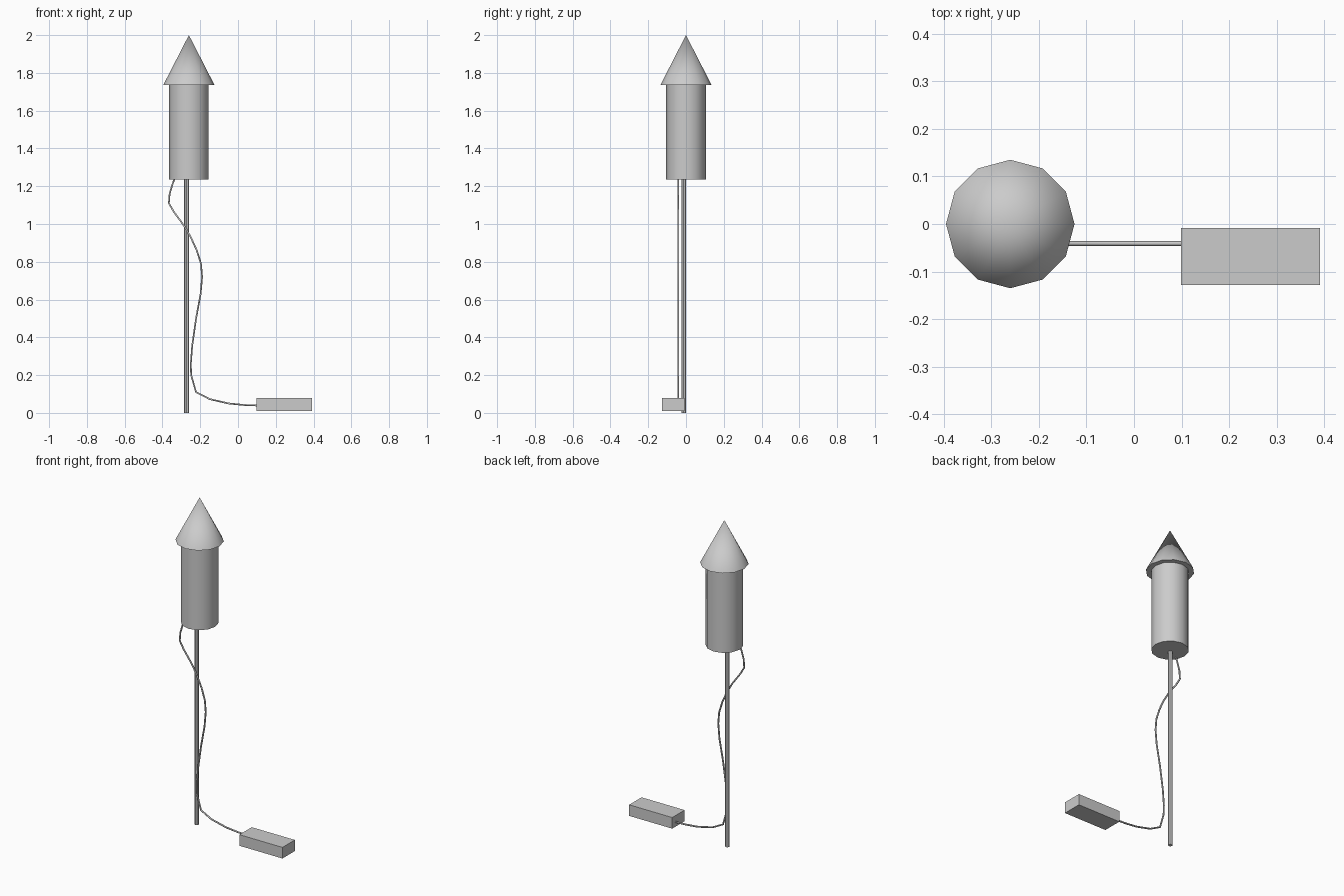
import bpy

if "Cube" in bpy.data.objects:
    bpy.data.objects.remove(bpy.data.objects["Cube"])

CX = -0.26  # rocket axis


def smooth(obj, name, angle=0.7):
    obj.name = name
    bpy.ops.object.shade_smooth_by_angle(angle=angle)
    return obj


def cylinder(name, x, y, z0, z1, r, sides):
    bpy.ops.mesh.primitive_cylinder_add(vertices=sides, radius=r, depth=z1 - z0,
                                        location=(x, y, (z0 + z1) / 2))
    return smooth(bpy.context.object, name)


# Nose cone
bpy.ops.mesh.primitive_cone_add(vertices=12, radius1=0.135, radius2=0, depth=0.263,
                                location=(CX, 0, 1.737 + 0.1315))
smooth(bpy.context.object, "nose_cone")

# Body tube and guide stick
cylinder("body_tube", CX, 0, 1.235, 1.74, 0.105, 12)
cylinder("guide_stick", -0.272, -0.012, 0.0, 1.24, 0.013, 8).data.polygons.update()

# Igniter box lying beside the stick
bpy.ops.mesh.primitive_cube_add(size=1, location=(0.245, -0.068, 0.045))
box = bpy.context.object
box.name = "igniter_box"
box.scale = (0.292, 0.12, 0.068)

# Fuse wire running from the body to the box
path = [(-0.334, 1.245), (-0.347, 1.21), (-0.362, 1.16), (-0.366, 1.11), (-0.34, 1.065),
        (-0.285, 0.99), (-0.25, 0.93), (-0.218, 0.86), (-0.196, 0.79), (-0.19, 0.72),
        (-0.198, 0.63), (-0.222, 0.5), (-0.242, 0.36), (-0.25, 0.26), (-0.248, 0.2),
        (-0.222, 0.11), (-0.15, 0.073), (-0.05, 0.05), (0.03, 0.042), (0.105, 0.039)]
curve = bpy.data.curves.new("fuse_wire", 'CURVE')
curve.dimensions = '3D'
curve.bevel_depth = 0.005
curve.bevel_resolution = 1
curve.use_fill_caps = True
spline = curve.splines.new('POLY')
spline.points.add(len(path) - 1)
for p, (x, z) in zip(spline.points, path):
    p.co = (x, -0.041, z, 1)
bpy.context.collection.objects.link(bpy.data.objects.new("fuse_wire", curve))
